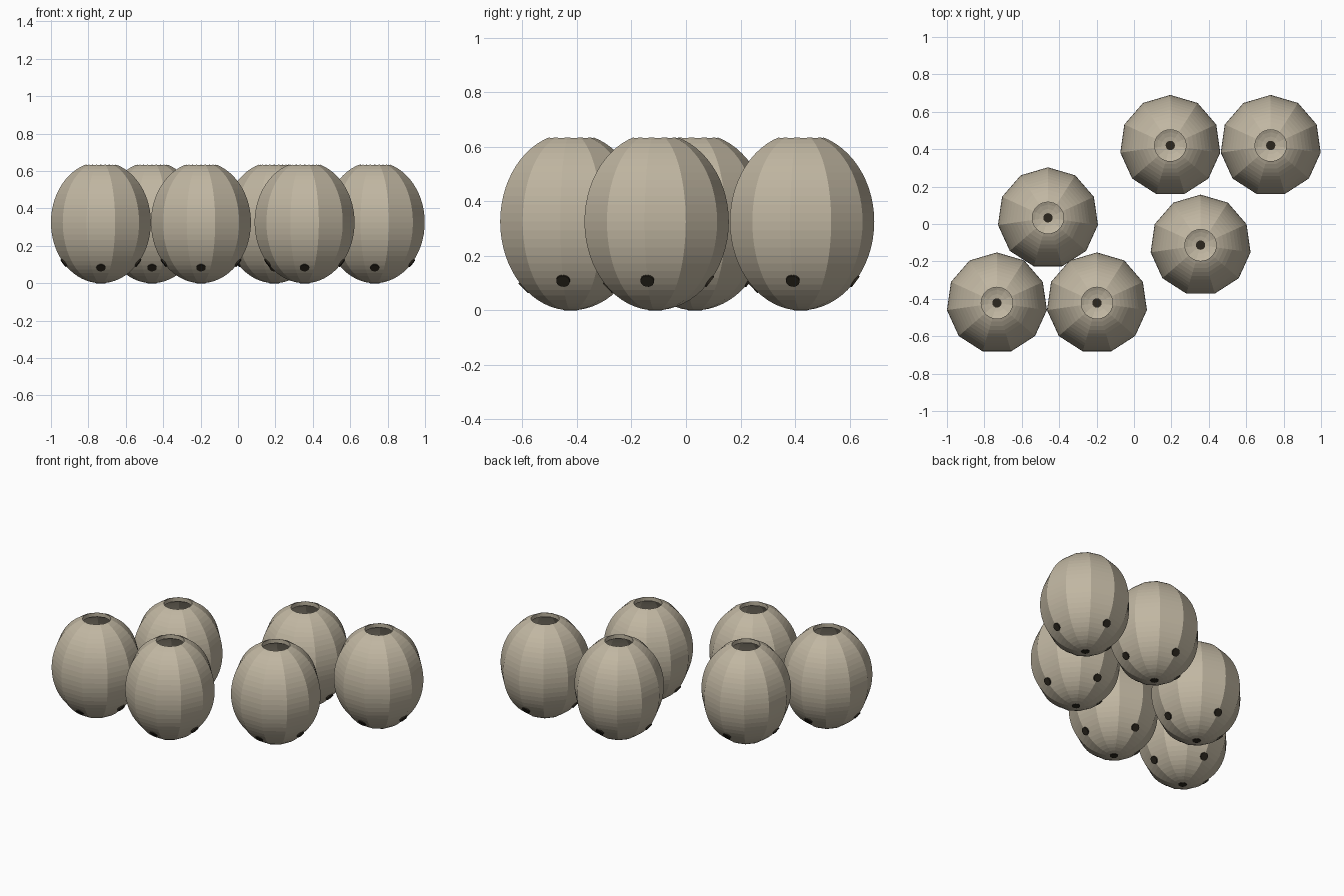
import bpy, bmesh, math
from mathutils import Vector

if "Cube" in bpy.data.objects:
    bpy.data.objects.remove(bpy.data.objects["Cube"])

R, H = 0.27, 0.325        # outer half width and half height (centre at z = H)
WALL = 0.025
SIDES, RINGS = 11, 32
POTS = [(-0.733, -0.422), (-0.198, -0.422), (-0.46, 0.033),
        (0.356, -0.113), (0.194, 0.42), (0.731, 0.42)]


def material(name, rgb):
    m = bpy.data.materials.new(name)
    m.diffuse_color = (*rgb, 1)
    m.use_nodes = True
    m.node_tree.nodes["Principled BSDF"].inputs["Base Color"].default_value = m.diffuse_color
    return m


clay = material("pale clay", (0.53, 0.47, 0.36))
dark = material("dark plug", (0.025, 0.020, 0.013))


def finish(bm, name, mat):
    me = bpy.data.meshes.new(name)
    bm.to_mesh(me)
    bm.free()
    me.materials.append(mat)
    ob = bpy.data.objects.new(name, me)
    bpy.context.collection.objects.link(ob)
    return ob


def egg(bm, r, h, inside=False):
    """Eleven-sided egg with a corner towards +y."""
    geo = bmesh.ops.create_uvsphere(bm, u_segments=SIDES, v_segments=RINGS, radius=1)
    vs = geo["verts"]
    # turn so that one corner points to +y
    ref = max(vs, key=lambda v: v.co.x ** 2 + v.co.y ** 2)
    turn = math.pi / 2 - math.atan2(ref.co.y, ref.co.x)
    c, s = math.cos(turn), math.sin(turn)
    for v in vs:
        x, y, z = v.co
        v.co = ((x * c - y * s) * r, (x * s + y * c) * r, z * h + H)
    if inside:
        bmesh.ops.reverse_faces(bm, faces=list({f for v in vs for f in v.link_faces}))


# hollow body
bm = bmesh.new()
egg(bm, R, H)
egg(bm, R - WALL, H - WALL, True)
body = finish(bm, "pot_body", clay)

# round opening in the top
bm = bmesh.new()
bmesh.ops.create_cone(bm, cap_ends=True, segments=32, radius1=0.084, radius2=0.084, depth=0.3)
bmesh.ops.translate(bm, verts=bm.verts, vec=(0, 0, 0.65))
cutter = finish(bm, "opening_cutter", clay)
cutter.hide_render = True
mod = body.modifiers.new("opening", 'BOOLEAN')
mod.operation = 'DIFFERENCE'
mod.solver = 'EXACT'
mod.object = cutter
bpy.context.view_layer.objects.active = body
bpy.ops.object.modifier_apply(modifier=mod.name)
bpy.data.objects.remove(cutter)

# dark drain plugs through the wall: four around the foot, one underneath
bm = bmesh.new()


def plug(point, normal):
    n = Vector(normal).normalized()
    rot = Vector((0, 0, 1)).rotation_difference(n).to_matrix().to_4x4()
    depth = WALL + 0.007
    rot.translation = Vector(point) + n * (0.003 - depth / 2)
    bmesh.ops.create_cone(bm, cap_ends=True, segments=16, radius1=0.025,
                          radius2=0.025, depth=depth, matrix=rot)


for deg, z, flat in ((-90, 0.083, True), (-8.2, 0.108, False),
                     (90, 0.106, False), (188.2, 0.108, False)):
    a = math.radians(deg)
    r = R * math.sqrt(1 - ((z - H) / H) ** 2)
    r *= math.cos(math.pi / SIDES) if flat else 1
    plug((r * math.cos(a), r * math.sin(a), z),
         (r * math.cos(a) / R ** 2, r * math.sin(a) / R ** 2, (z - H) / H ** 2))
plug((0, 0, 0.002), (0, 0, -1))
plugs = finish(bm, "drain_plugs", dark)

# six pots sharing the same parts
for i, (x, y) in enumerate(POTS):
    for part in (body, plugs):
        ob = part if i == 0 else part.copy()
        if i:
            ob.name = f"{part.name}_{i + 1}"
            bpy.context.collection.objects.link(ob)
        ob.location = (x, y, 0)
